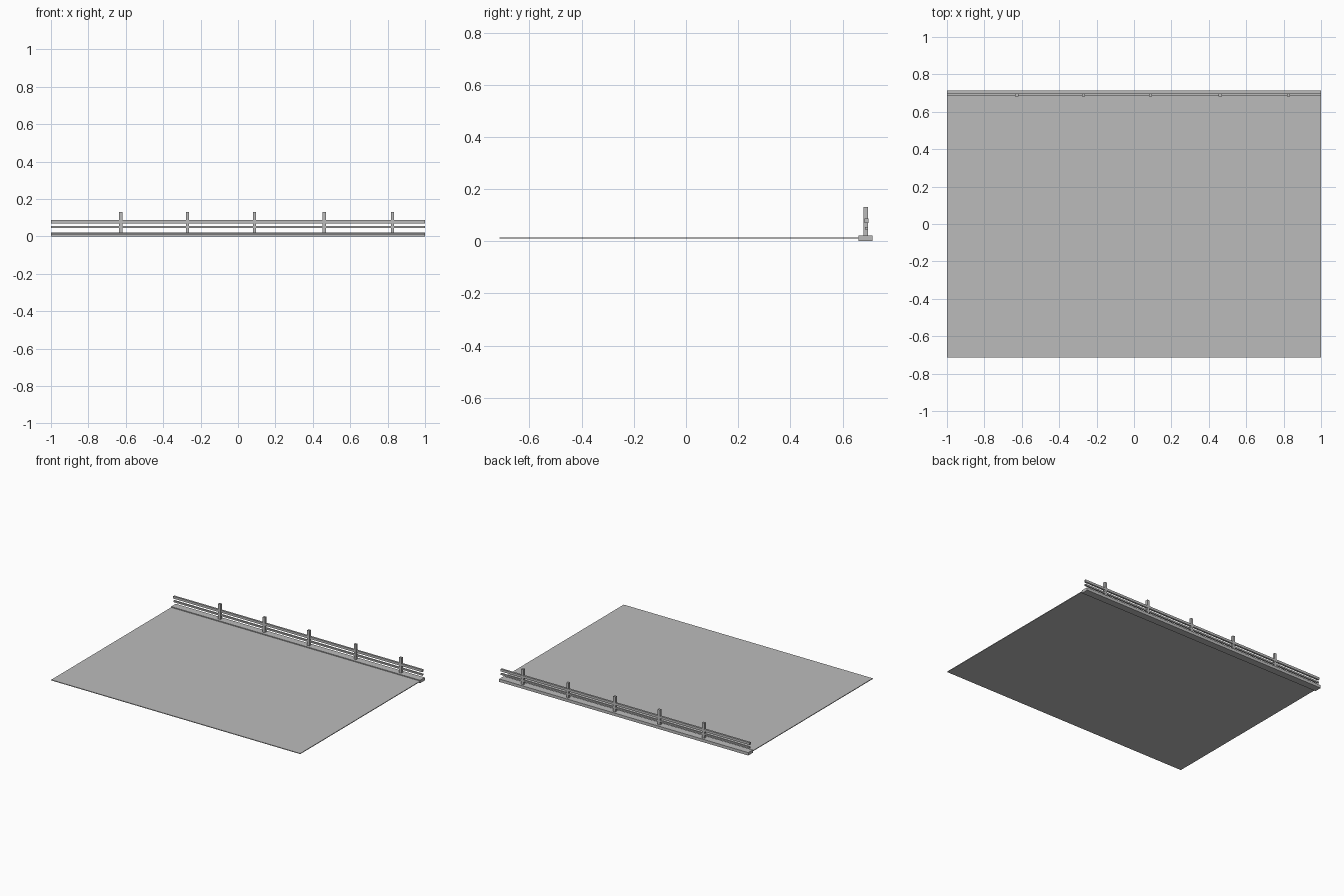
import bpy

if "Cube" in bpy.data.objects:
    bpy.data.objects.remove(bpy.data.objects["Cube"])

grey = bpy.data.materials.new("plain grey")
grey.diffuse_color = (0.5, 0.5, 0.5, 1)
grey.use_nodes = True
grey.node_tree.nodes["Principled BSDF"].inputs["Base Color"].default_value = grey.diffuse_color


def box(name, x, y, z):
    """Axis-aligned box from (min, max) ranges."""
    bpy.ops.mesh.primitive_cube_add(
        size=1, location=[(a + b) / 2 for a, b in (x, y, z)])
    ob = bpy.context.object
    ob.name = name
    ob.scale = [b - a for a, b in (x, y, z)]
    bpy.ops.object.transform_apply(location=False, rotation=False, scale=True)
    ob.data.materials.append(grey)
    return ob


LENGTH = (-1, 1)

# Thin ground slab, running into the kerb at the back
box("ground_slab", LENGTH, (-0.714, 0.665), (0.010, 0.015))

# Kerb that carries the fence
box("kerb", LENGTH, (0.661, 0.714), (0.0, 0.021))

# Two long rails, the upper one thicker
box("upper_rail", LENGTH, (0.685, 0.699), (0.070, 0.087))
box("lower_rail", LENGTH, (0.686, 0.698), (0.044, 0.055))

# Five square posts
for i, px in enumerate((-0.627, -0.27, 0.088, 0.462, 0.826)):
    box(f"post_{i + 1}", (px - 0.009, px + 0.009), (0.681, 0.698), (0.018, 0.131))
